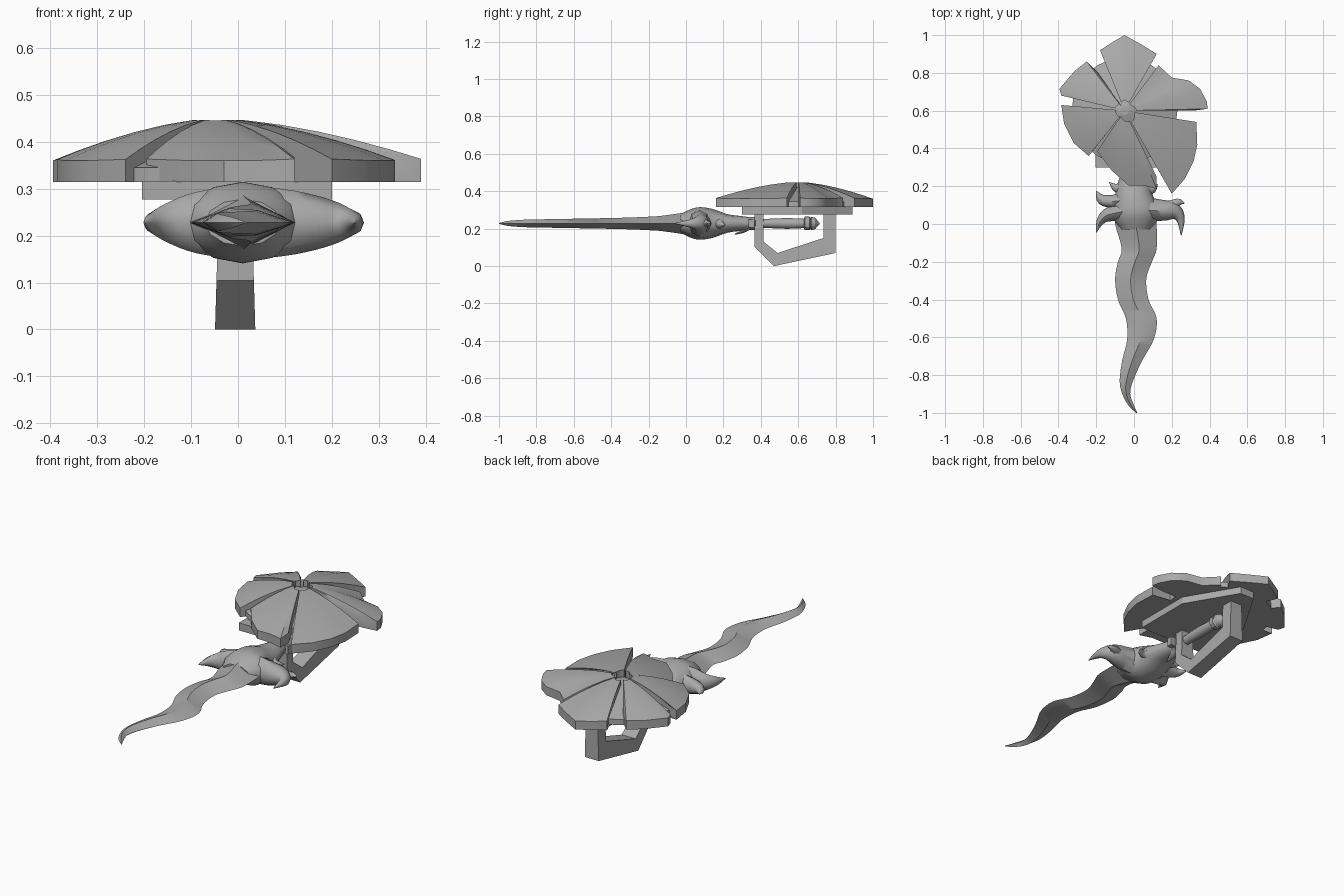
import bpy, bmesh, math
from mathutils import Vector

if "Cube" in bpy.data.objects:
    bpy.data.objects.remove(bpy.data.objects["Cube"])

metal = bpy.data.materials.new("plain grey")
metal.diffuse_color = (0.4, 0.4, 0.4, 1)
metal.use_nodes = True
metal.node_tree.nodes["Principled BSDF"].inputs["Base Color"].default_value = metal.diffuse_color


def finish(name, bm, angle=30):
    bmesh.ops.recalc_face_normals(bm, faces=bm.faces)
    me = bpy.data.meshes.new(name)
    bm.to_mesh(me)
    bm.free()
    me.materials.append(metal)
    ob = bpy.data.objects.new(name, me)
    bpy.context.collection.objects.link(ob)
    bpy.ops.object.select_all(action='DESELECT')
    ob.select_set(True)
    bpy.context.view_layer.objects.active = ob
    bpy.ops.object.shade_smooth_by_angle(angle=math.radians(angle))
    return ob


def spline(rows, sub):
    """Catmull-Rom through rows of numbers."""
    v = [Vector(r) for r in rows]
    out = []
    for i in range(len(v) - 1):
        a, b, c, d = v[max(i - 1, 0)], v[i], v[i + 1], v[min(i + 2, len(v) - 1)]
        for k in range(sub):
            t = k / sub
            out.append(0.5 * (2 * b + (c - a) * t + (2 * a - 5 * b + 4 * c - d) * t * t
                              + (3 * b - a - 3 * c + d) * t ** 3))
    return out + [v[-1]]


def loft(name, rows, n=10, sub=4, side=None, angle=50):
    """Rows are x, y, z, half width, half height."""
    st = spline(rows, sub) if sub > 1 else [Vector(r) for r in rows]
    bm = bmesh.new()
    rings = []
    for i, s in enumerate(st):
        d = st[min(i + 1, len(st) - 1)] - st[max(i - 1, 0)]
        w = side or Vector((-d[1], d[0], 0)).normalized()
        p = Vector(s[:3])
        rings.append([bm.verts.new(p + w * max(s[3], .001) * math.cos(2 * math.pi * k / n)
                                   + Vector((0, 0, max(s[4], .001) * math.sin(2 * math.pi * k / n))))
                      for k in range(n)])
    for a, b in zip(rings, rings[1:]):
        for k in range(n):
            bm.faces.new((a[k], a[(k + 1) % n], b[(k + 1) % n], b[k]))
    bm.faces.new(rings[0])
    bm.faces.new(rings[-1])
    return finish(name, bm, angle)


def prism(name, pts, taper=None):
    """Close a bottom loop and a top loop of points."""
    bm = bmesh.new()
    a, b = [[bm.verts.new(p) for p in loop] for loop in pts]
    n = len(a)
    bm.faces.new(a)
    bm.faces.new(b)
    for k in range(n):
        bm.faces.new((a[k], a[(k + 1) % n], b[(k + 1) % n], b[k]))
    return finish(name, bm)


CX, CY, FLOOR = -0.05, 0.60, 0.315


def wedge(name, rim, z_of_t, steps, closed=False):
    """Domed slab fanning out from the flower centre to a rim."""
    bm = bmesh.new()
    n = len(rim)
    top, low = [], []
    for t in steps:
        pts = [(CX + (x - CX) * t, CY + (y - CY) * t) for x, y in rim]
        top.append([bm.verts.new((x, y, z_of_t(t, k / (n - 1)))) for k, (x, y) in enumerate(pts)])
        low.append([bm.verts.new((x, y, FLOOR)) for x, y in pts])
    for i in range(len(steps) - 1):
        for k in range(n if closed else n - 1):
            j = (k + 1) % n
            bm.faces.new((top[i][k], top[i][j], top[i + 1][j], top[i + 1][k]))
            bm.faces.new((low[i][k], low[i][j], low[i + 1][j], low[i + 1][k]))
        if not closed:
            for k in (0, n - 1):
                bm.faces.new((top[i][k], low[i][k], low[i + 1][k], top[i + 1][k]))
    for i in (0, -1):
        for k in range(n if closed else n - 1):
            j = (k + 1) % n
            bm.faces.new((top[i][k], top[i][j], low[i][j], low[i][k]))
    if closed:
        bm.faces.new(top[0])
        bm.faces.new(low[0])
    return finish(name, bm, 35)


# Six overlapping shield petals, rims listed counter-clockwise
petals = {
    "back_petal": [(.09, .85), (.12, .9), (.04, .95), (-.05, 1), (-.11, .965), (-.18, .92), (-.15, .87)],
    "back_right_petal": [(.315, .60), (.39, .61), (.385, .65), (.35, .715), (.29, .76), (.2, .775), (.13, .84), (.10, .80)],
    "right_petal": [(.16, .23), (.2, .16), (.27, .24), (.315, .33), (.335, .42), (.33, .54), (.27, .54)],
    "front_petal": [(-.16, .40), (-.195, .385), (-.12, .285), (-.03, .205), (.05, .205), (.12, .185), (.12, .25)],
    "left_petal": [(-.33, .61), (-.385, .63), (-.37, .53), (-.32, .43), (-.24, .36), (-.2, .41)],
    "back_left_petal": [(-.19, .80), (-.25, .86), (-.315, .81), (-.395, .715), (-.385, .68), (-.32, .67)],
}
for nm, rim in petals.items():
    wedge(nm, rim, lambda t, u: .45 - .09 * t ** 1.6 + .008 * t * (2 * u - 1) ** 2,
          (.14, .32, .5, .68, .85, 1))

# Lower dome seen in the grooves between petals
disc = [(CX + .28 * math.cos(a * math.pi / 12), CY + .28 * math.sin(a * math.pi / 12)) for a in range(24)]
wedge("groove_dome", disc, lambda t, u: .43 - .085 * t, (.08, .4, .7, 1), True)

# Plate under the shield
plate = [(-.205, .3), (.2, .3), (.2, .62), (.04, .89), (-.045, .89), (-.205, .62)]
prism("under_plate", [[(x, y, z) for x, y in plate] for z in (.277, .317)])

# Angular arm loop
loop = [(.365, .29), (.365, .105), (.47, 0), (.80, .07), (.80, .29),
        (.735, .29), (.735, .15), (.49, .07), (.415, .13), (.415, .29)]
prism("arm_loop", [[(-.006 + s * (.043 - .03 * z), y, z) for y, z in loop] for s in (-1, 1)])

# Wavy blade: y, left edge, right edge, half thickness
blade = [(-1, .012, .018, .002), (-.96, -.03, .0, .012), (-.9, -.062, -.02, .018), (-.83, -.076, -.005, .021),
         (-.72, -.062, .045, .023), (-.61, -.036, .105, .025), (-.5, -.043, .12, .027), (-.4, -.085, .077, .029),
         (-.29, -.1, .065, .032), (-.2, -.085, .095, .036), (-.13, -.065, .12, .041), (0, -.1, .12, .06),
         (.08, -.1, .12, .08)]
loft("wavy_blade", [((a + b) / 2, y, .228, (b - a) / 2, h) for y, a, b, h in blade], 4, 4, Vector((1, 0, 0)), 40)

# Guard body, narrowing into the grip
loft("guard_body", [(.01, -.03, .228, .08, .05), (.01, .03, .228, .12, .078), (.01, .08, .228, .125, .087),
                    (.0, .15, .228, .1, .075), (.0, .22, .228, .085, .05), (.0, .29, .228, .06, .04),
                    (.0, .37, .228, .035, .03)], 12, 3, Vector((1, 0, 0)))

# Hooked guard horns and small thorns
horns = {
    "right_horn": [(.02, .08, .228, .07, .08), (.12, .07, .228, .055, .068), (.2, .07, .228, .05, .048),
                   (.245, .03, .228, .025, .025), (.25, -.06, .228, .002, .002)],
    "right_thorn": [(.08, .09, .228, .05, .05), (.18, .09, .228, .035, .03), (.235, .115, .228, .02, .015),
                    (.268, .11, .228, .002, .002)],
    "left_horn": [(0, .08, .228, .07, .08), (-.09, .06, .228, .045, .065), (-.145, .045, .228, .035, .045),
                  (-.18, .01, .228, .02, .025), (-.2, -.045, .228, .002, .002)],
    "left_thorn": [(-.04, .13, .228, .05, .06), (-.11, .12, .228, .035, .045), (-.17, .13, .228, .028, .025),
                   (-.2, .175, .228, .002, .002)],
    "left_neck_spike": [(-.03, .2, .228, .04, .04), (-.09, .19, .225, .025, .025), (-.13, .22, .22, .002, .002)],
    "right_neck_spike": [(.03, .2, .228, .04, .04), (.09, .18, .225, .025, .025), (.125, .21, .22, .002, .002)],
    "lower_neck_spike": [(.0, .36, .22, .03, .015), (.0, .31, .19, .02, .012), (.0, .26, .17, .002, .002)],
}
for nm, rows in horns.items():
    loft(nm, rows, 8, 4)

# Round grip, collar and pointed pommel: y, radius
grip = [(.33, .035), (.37, .035), (.375, .026), (.42, .024), (.54, .029), (.63, .025), (.635, .036),
        (.66, .036), (.665, .03), (.67, .036), (.69, .03), (.715, .002)]
loft("grip_and_pommel", [(0, y, .228, r, r) for y, r in grip], 12, 1, Vector((1, 0, 0)), 30)
prism("grip_collar", [[(x, y, z) for x, z in ((-.06, .205), (.06, .205), (.06, .25), (-.06, .25))]
                      for y in (.335, .365)])
